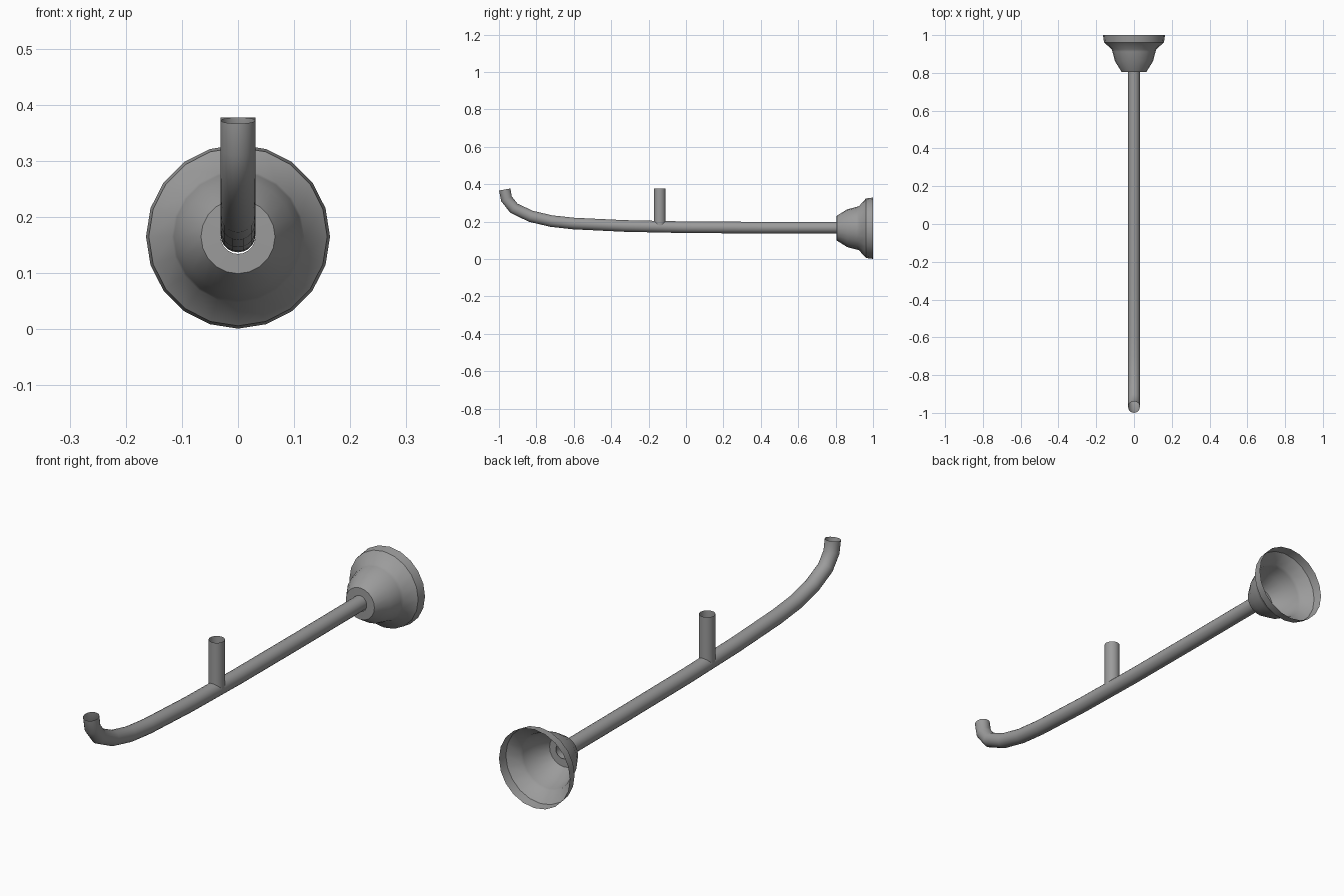
import bpy, bmesh, math
from mathutils import Vector

if "Cube" in bpy.data.objects:
    bpy.data.objects.remove(bpy.data.objects["Cube"])

# Single grey metal
metal = bpy.data.materials.new("grey metal")
metal.use_nodes = True
GREY = (0.33, 0.33, 0.33, 1)
metal.diffuse_color = GREY
metal.node_tree.nodes["Principled BSDF"].inputs["Base Color"].default_value = GREY


def tube(name, stations, sides, sharp):
    """Open skin through (y, z, radius) stations lying in the x = 0 plane."""
    pts = [Vector((0, y, z)) for y, z, r in stations]
    side = Vector((1, 0, 0))
    bm = bmesh.new()
    rings = []
    for i, p in enumerate(pts):
        before = (p - pts[i - 1]).normalized() if i else Vector()
        after = (pts[i + 1] - p).normalized() if i < len(pts) - 1 else Vector()
        up = side.cross((before + after).normalized())
        r = stations[i][2]
        ring = []
        for k in range(sides):
            a = math.tau * k / sides
            ring.append(bm.verts.new(p + r * (side * math.cos(a) + up * math.sin(a))))
        rings.append(ring)
    for a, b in zip(rings, rings[1:]):
        for k in range(sides):
            n = (k + 1) % sides
            bm.faces.new((a[k], a[n], b[n], b[k]))
    bmesh.ops.recalc_face_normals(bm, faces=bm.faces)
    mesh = bpy.data.meshes.new(name)
    bm.to_mesh(mesh)
    bm.free()
    mesh.materials.append(metal)
    obj = bpy.data.objects.new(name, mesh)
    bpy.context.collection.objects.link(obj)
    bpy.ops.object.select_all(action='DESELECT')
    obj.select_set(True)
    bpy.context.view_layer.objects.active = obj
    bpy.ops.object.shade_smooth_by_angle(angle=math.radians(sharp))
    return obj


R = 0.031
AXIS = 0.165

# Long pipe with an upturned mouth end
path = [(-0.969, 0.372), (-0.960, 0.322), (-0.920, 0.272), (-0.830, 0.229),
        (-0.720, 0.203), (-0.600, 0.190), (-0.330, 0.177), (0.0, 0.170),
        (0.4, 0.168), (0.815, 0.168)]
tube("long_pipe", [(y, z, R) for y, z in path], 20, 40)

# Short upright pipe
tube("upright_pipe", [(-0.14, 0.18, R), (-0.14, 0.377, R)], 20, 40)

# Flared bell, open at the back
bell = [(0.805, R), (0.806, 0.066), (0.862, 0.101), (0.912, 0.114),
        (0.925, 0.118), (0.962, 0.159), (1.0, 0.164)]
tube("flared_bell", [(y, AXIS, r) for y, r in bell], 20, 40)
